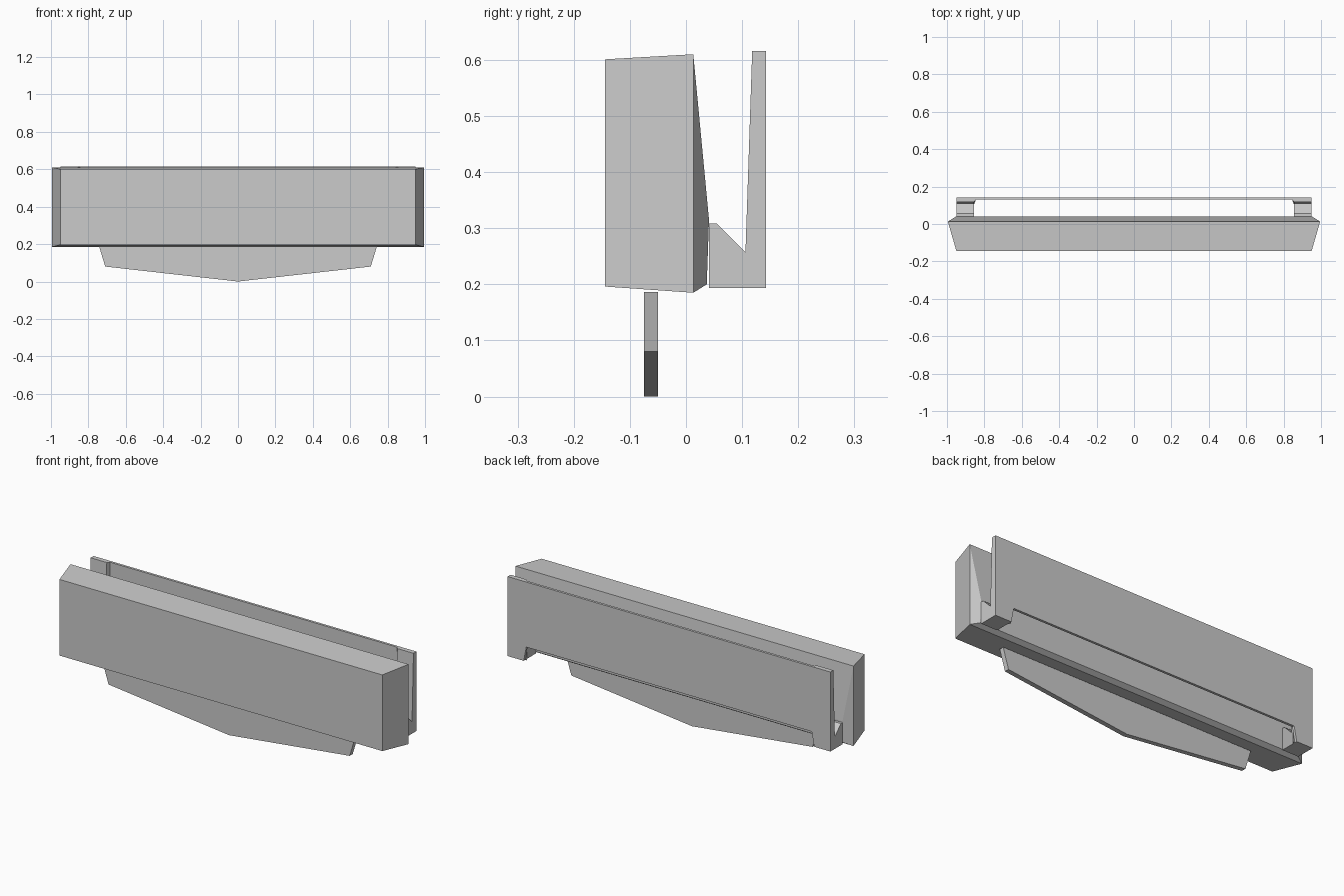
import bpy, bmesh

if "Cube" in bpy.data.objects:
    bpy.data.objects.remove(bpy.data.objects["Cube"])


def finish(bm, name):
    bmesh.ops.recalc_face_normals(bm, faces=bm.faces[:])
    mesh = bpy.data.meshes.new(name)
    bm.to_mesh(mesh)
    bm.free()
    obj = bpy.data.objects.new(name, mesh)
    bpy.context.collection.objects.link(obj)
    return obj


def loft(name, rings):
    """Bridge closed rings of points and cap both ends."""
    bm = bmesh.new()
    loops = [[bm.verts.new(p) for p in ring] for ring in rings]
    n = len(loops[0])
    for a, b in zip(loops, loops[1:]):
        for i in range(n):
            j = (i + 1) % n
            bm.faces.new((a[i], a[j], b[j], b[i]))
    bm.faces.new(loops[0])
    bm.faces.new(loops[-1])
    return finish(bm, name)


def rect(half_x, y_low, y_high, z_low, z_high):
    return [(-half_x, y_low, z_low), (half_x, y_low, z_low),
            (half_x, y_high, z_high), (-half_x, y_high, z_high)]


def plate(name, half_profile, y0, y1):
    """Extrude an x-z half outline, mirrored about x = 0, along y."""
    outline = half_profile + [(-x, z) for x, z in reversed(half_profile) if x > 0]
    return loft(name, [[(x, y, z) for x, z in outline] for y in (y0, y1)])


# Main bar: flared towards the rear, then tapered to a narrow back face
loft("main_bar", [
    rect(0.95, -0.144, -0.144, 0.196, 0.601),
    rect(0.995, 0.013, 0.013, 0.185, 0.61),
    rect(0.95, 0.037, 0.041, 0.20, 0.315),
])

# Shallow V-shaped plate below the bar
plate("keel_plate", [(0, 0), (0.71, 0.08), (0.742, 0.186)], -0.075, -0.05)

# Thin rear panel with a cut-out along its lower edge
panel = [(0.84, 0.27), (0.855, 0.193), (0.95, 0.193), (0.95, 0.616)]
plate("rear_panel", panel, 0.13, 0.143)

# Hooked end brackets, chamfered where they meet the rear panel
hook = [(0.041, 0.193), (0.118, 0.193), (0.13, 0.193), (0.13, 0.616),
        (0.118, 0.616), (0.106, 0.257), (0.055, 0.308), (0.041, 0.308)]
for side, name in ((-1, "left_hook"), (1, "right_hook")):
    inner = [(side * (0.845 if y > 0.12 else 0.855), y, z) for y, z in hook]
    outer = [(side * 0.95, y, z) for y, z in hook]
    loft(name, [inner, outer])
